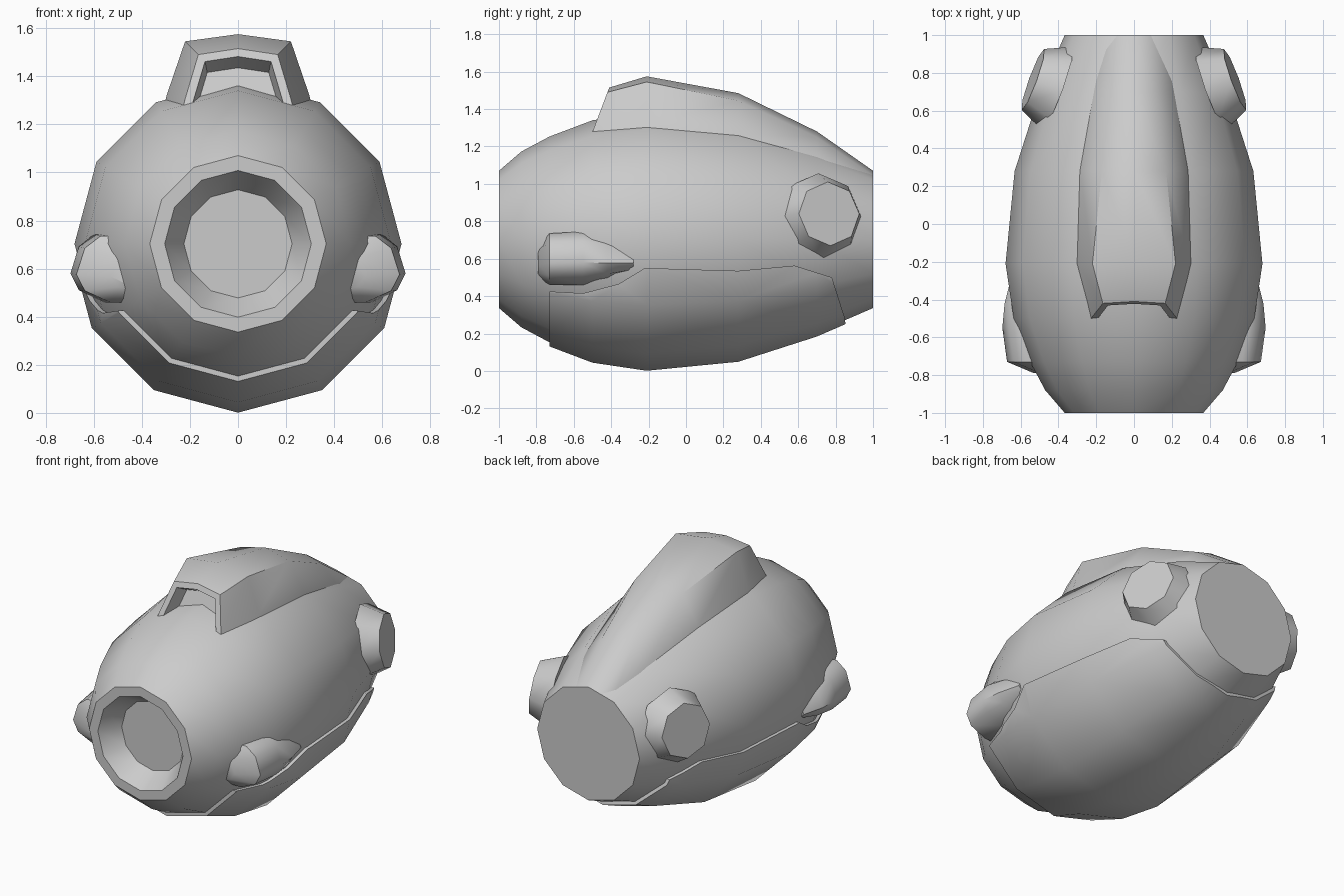
import bpy, bmesh, math
from mathutils import Vector

if "Cube" in bpy.data.objects:
    bpy.data.objects.remove(bpy.data.objects["Cube"], do_unlink=True)

grey = bpy.data.materials.new("plain grey")
grey.use_nodes = True
grey.diffuse_color = (0.6, 0.6, 0.6, 1)
grey.node_tree.nodes["Principled BSDF"].inputs["Base Color"].default_value = (0.6, 0.6, 0.6, 1)

AXIS_Z = 0.703


def activate(ob):
    bpy.ops.object.select_all(action='DESELECT')
    ob.select_set(True)
    bpy.context.view_layer.objects.active = ob


def smooth(ob, angle=40):
    activate(ob)
    bpy.ops.object.shade_smooth_by_angle(angle=math.radians(angle))


def finish(name, bm):
    bmesh.ops.recalc_face_normals(bm, faces=bm.faces)
    me = bpy.data.meshes.new(name)
    bm.to_mesh(me)
    bm.free()
    me.materials.append(grey)
    ob = bpy.data.objects.new(name, me)
    bpy.context.collection.objects.link(ob)
    return ob


def loft(rings):
    """Closed skin through a row of rings; returns bmesh and first cap."""
    bm = bmesh.new()
    rows = [[bm.verts.new(p) for p in ring] for ring in rings]
    n = len(rows[0])
    for a, b in zip(rows, rows[1:]):
        for i in range(n):
            j = (i + 1) % n
            bm.faces.new((a[i], a[j], b[j], b[i]))
    first = bm.faces.new(rows[0])
    bm.faces.new(rows[-1][::-1])
    bmesh.ops.recalc_face_normals(bm, faces=bm.faces)
    return bm, first


def circle(y, r, n=12):
    return [(r * math.sin(math.tau * i / n), y, AXIS_Z + r * math.cos(math.tau * i / n))
            for i in range(n)]


# Barrel hull with a tapered recess in the nose
hull_profile = [(-1, .367), (-.88, .47), (-.73, .55), (-.5, .637), (-.21, .68),
                (.28, .632), (.7, .497), (1, .367)]
recess = [(-.87, .225), (-1, .305)]
bm, _ = loft([circle(y, r) for y, r in recess + hull_profile])
smooth(finish("hull", bm))

# Belly plate: a slightly larger hull trimmed by a side outline
bm, _ = loft([circle(y, r + .022) for y, r in hull_profile])
plate = finish("belly_plate", bm)
outline = [(-.73, -.1), (-.73, .425), (-.55, .415), (-.36, .465), (-.22, .55), (.28, .535),
           (.58, .563), (.78, .5), (.85, .28), (.88, -.1)]
bm, _ = loft([[(x, y, z) for y, z in outline] for x in (-1, 1)])
cutter = finish("plate_cutter", bm)
trim = plate.modifiers.new("trim", 'BOOLEAN')
trim.operation = 'INTERSECT'
trim.solver = 'EXACT'
trim.object = cutter
activate(plate)
bpy.ops.object.modifier_apply(modifier="trim")
bpy.data.objects.remove(cutter, do_unlink=True)
smooth(plate)


# Top hood: base, shoulder and ridge as (y, half width, z) for each section
def hood_section(base, shoulder, ridge):
    y, w, z = base
    sy, sw, sz = shoulder
    right = [(w + .02, y - (.03 if y < -.4 else 0), z - .08), base_pt(w, y, z), (sw, sy, sz)]
    return right + [(0, ridge[0], ridge[1])] + [(-p[0], p[1], p[2]) for p in right[::-1]]


def base_pt(w, y, z):
    return (w, y, z)


sections = [((-.49, .22, 1.305), (-.42, .165, 1.49), (-.41, 1.515)),
            ((-.21, .297, 1.32), (-.21, .22, 1.545), (-.21, 1.575)),
            ((.28, .285, 1.265), (.28, .17, 1.445), (.28, 1.485)),
            ((.7, .21, 1.15), (.7, .11, 1.25), (.7, 1.28)),
            ((1, .16, 1.0), (1, .09, 1.045), (1, 1.07))]
bm, mouth = loft([hood_section(*s) for s in sections])
# Framed intake sunk into the front of the hood
bmesh.ops.inset_region(bm, faces=[mouth], thickness=.035, use_even_offset=True)
bmesh.ops.inset_region(bm, faces=[mouth], thickness=.012, depth=-.1, use_even_offset=True)
smooth(finish("top_hood", bm))


# Side blisters: (y, outer x, bottom z, top z)
def blister_section(y, x, lo, hi, side):
    mid = lo + (hi - lo) * .42
    pts = [(.4, hi), (x - .1, hi), (x - .035, (hi + mid) / 2 + .03), (x, mid),
           (x - .035, (mid + lo) / 2 - .01), (x - .14, lo), (.4, lo)]
    return [(side * px, y, pz) for px, pz in pts]


blister = [(-.79, .53, .5, .66), (-.73, .672, .46, .735), (-.55, .697, .46, .745),
           (-.42, .685, .48, .71), (-.28, .65, .53, .64)]

for side, label in ((1, "left"), (-1, "right")):
    bm, _ = loft([blister_section(*s, side) for s in blister])
    smooth(finish(label + "_blister", bm), 45)

    # Rear octagonal boss, a tapered disc leaning back
    normal = Vector((side * .93, .34, .12)).normalized()
    turn = normal.to_track_quat('Z', 'Y').to_matrix().to_4x4()
    turn.translation = Vector((side * .535, .765, .84)) - normal * .07
    bm = bmesh.new()
    bmesh.ops.create_cone(bm, cap_ends=True, segments=8, radius1=.235, radius2=.172,
                          depth=.14, matrix=turn)
    smooth(finish(label + "_rear_boss", bm), 46)
